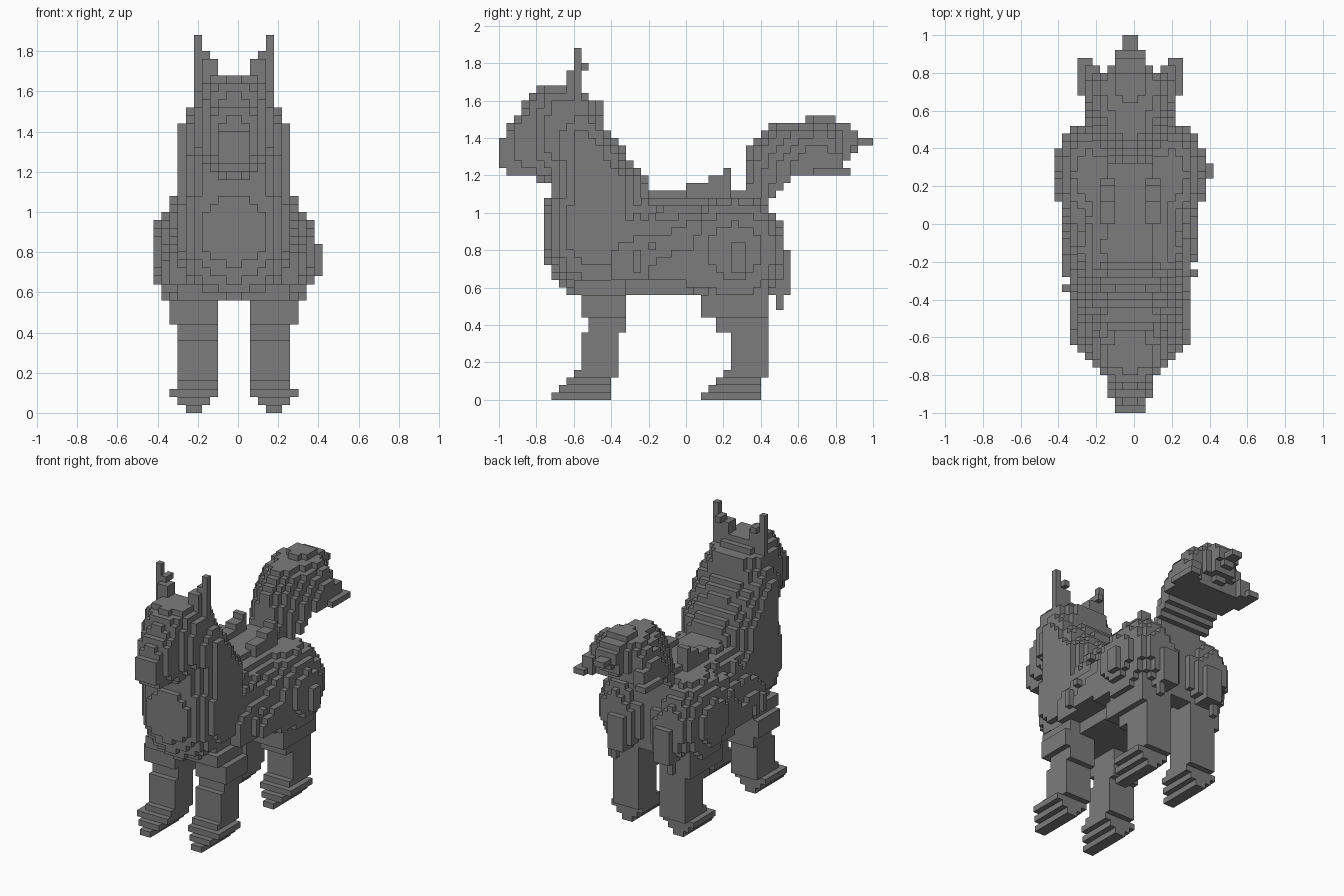
import bpy
import bmesh
import random
from math import floor

if "Cube" in bpy.data.objects:
    bpy.data.objects.remove(bpy.data.objects["Cube"], do_unlink=True)

random.seed(4)
S = 0.04          # block size
SHIFT = -S / 2    # the symmetry plane sits half a block off centre
parts = {}        # part name -> set of block indices
taken = set()

fur_grey = bpy.data.materials.new("fur_grey")
fur_grey.use_nodes = True
colour = (0.2, 0.2, 0.2, 1)
fur_grey.diffuse_color = colour
fur_grey.node_tree.nodes["Principled BSDF"].inputs["Base Color"].default_value = colour


def claim(name, cells):
    """Give still unused blocks to a part."""
    fresh = set(cells) - taken
    parts.setdefault(name, set()).update(fresh)
    taken.update(fresh)


def span(low, high):
    return range(round(low / S), round(high / S))


def box(name, x, y, z):
    """A pair of mirrored boxes, given by their left one."""
    for i in span(*x):
        claim(name, [(side, j, k) for side in (i, -1 - i) for j in span(*y) for k in span(*z)])


def loft(name, axis, stations, power, dome=False):
    """Rounded sections along y or z; each station is (position, low, high, half width).
    A dome has a flat underside and is widest there."""
    cells = []
    for start, end in zip(stations, stations[1:]):
        for t in range(floor(start[0] / S + 0.5), floor(end[0] / S + 0.5)):
            blend = ((t + 0.5) * S - start[0]) / (end[0] - start[0])
            low, high, width = (p + (q - p) * blend for p, q in zip(start[1:], end[1:]))
            middle = low if dome else (low + high) / 2
            for i in range(-12, 12):
                for u in range(-26, 48):
                    rise = ((u + 0.5) * S - middle) / (high - middle)
                    if dome and rise < 0:
                        continue
                    if abs(rise) ** power + (abs(i + 0.5) * S / width) ** power <= 1:
                        cells.append((i, t, u) if axis == "y" else (i, u, t))
    claim(name, cells)


def ellipsoid_pair(name, centre, radii):
    cells = []
    bounds = [span(c - r - S, c + r + S) for c, r in zip(centre, radii)]
    for i in bounds[0]:
        for j in bounds[1]:
            for k in bounds[2]:
                distance = sum((((n + 0.5) * S - c) / r) ** 2
                               for n, c, r in zip((i, j, k), centre, radii))
                if i >= 0 and distance <= 1:
                    cells += [(i, j, k), (-1 - i, j, k)]
    claim(name, cells)


def leg(name, heel, back, knee, thigh):
    """Stepped paw, straight shin, then the wider knee and thigh."""
    toe = heel - 8 * S
    for n in range(3):
        box(name, (0.16 - n * S, 0.24 + n * S), (toe + n * S, heel), (n * S, n * S + S))
    width = (0.08, 0.28)
    box(name, width, (heel - 5 * S, heel + S), (0.12, 0.16))
    box(name, width, (heel - 4 * S, heel + S), (0.16, 0.36))
    box(name, width, (knee, back), (0.36, 0.44))
    box(name, (0.08, 0.32), (thigh, back), (0.44, 0.56))
    box(name, width, (thigh - S, back), (0.56, 0.64))


def shaggy(name, count):
    """Short upright strands of fur on the flanks."""
    def outward(i):
        return i + (1 if i >= 0 else -1)

    skin = sorted(c for c in parts[name] if abs(c[0] + 0.5) < 8
                  and (outward(c[0]), c[1], c[2]) not in taken)
    for i, j, k in random.sample(skin, min(count, len(skin))):
        claim(name, [(outward(i), j, k - n) for n in range(random.choice((1, 2, 3)))
                     if (i, j, k - n) in taken])


# Rounded chest, then a coat that overhangs the narrower belly
loft("chest", "y", [
    (-0.76, 0.79, 1.01, 0.12), (-0.72, 0.68, 1.16, 0.2), (-0.64, 0.58, 1.24, 0.27),
    (-0.52, 0.55, 1.26, 0.3), (-0.32, 0.56, 1.2, 0.29)], 2.2)
loft("coat", "y", [
    (-0.4, 0.66, 1.22, 0.31), (-0.2, 0.65, 1.14, 0.34), (0.12, 0.6, 1.14, 0.38),
    (0.32, 0.58, 1.13, 0.37), (0.44, 0.58, 1.07, 0.29)], 2, dome=True)
box("belly", (0, 0.2), (-0.48, 0.2), (0.56, 0.72))

# Haunches and the fur hanging behind them
ellipsoid_pair("haunches", (0.22, 0.26, 0.79), (0.185, 0.28, 0.3))
for n in range(3):
    box("rear_tufts", (0.04 + n * S, 0.24), (0.4, 0.48 + n * S), (0.64 - n * S, 0.88 - n * S))
box("rear_tufts", (0.2, 0.24), (0.48, 0.52), (0.48, 0.6))
claim("side_tuft", [(10, j, k) for j in span(0.24, 0.32) for k in span(0.68, 0.84)])

# Back ridges at the root of the tail
for n, front in enumerate((0, 0.12, 0.2)):
    box("back_ridge", (0.08, 0.16), (front, 0.24), (1.04, 1.16 + n * S))

# Neck ruff and head
loft("ruff", "z", [
    (1, -0.72, -0.18, 0.29), (1.16, -0.73, -0.19, 0.29), (1.36, -0.73, -0.35, 0.28),
    (1.44, -0.72, -0.42, 0.27), (1.52, -0.7, -0.44, 0.21), (1.6, -0.7, -0.44, 0.19)], 2.2)
loft("head", "y", [
    (-1, 1.24, 1.4, 0.085), (-0.96, 1.2, 1.43, 0.09), (-0.88, 1.2, 1.56, 0.12),
    (-0.8, 1.18, 1.66, 0.14), (-0.72, 1.16, 1.69, 0.2), (-0.56, 1.16, 1.69, 0.21),
    (-0.52, 1.2, 1.62, 0.2)], 2.6)

# Ears: a tall outer tip stepping down towards the crown
for inner, top in ((0.16, 1.88), (0.12, 1.8), (0.08, 1.76)):
    box("ears", (inner, 0.2), (-0.6, -0.56), (1.56, top))
box("ears", (0.08, 0.16), (-0.64, -0.6), (1.6, 1.76))
box("ears", (0.12, 0.16), (-0.56, -0.52), (1.76, 1.8))

leg("front_legs", heel=-0.4, back=-0.32, knee=-0.52, thigh=-0.56)
leg("hind_legs", heel=0.4, back=0.44, knee=0.16, thigh=0.08)

# Bushy tail: a ridge sloping to a wide underside, a centre tip and two side tips
loft("tail", "y", [
    (0.32, 1.04, 1.33, 0.1), (0.44, 1.06, 1.48, 0.18), (0.52, 1.16, 1.49, 0.21),
    (0.6, 1.2, 1.49, 0.25), (0.72, 1.2, 1.53, 0.27), (0.8, 1.2, 1.53, 0.24)], 1.8, dome=True)
loft("tail", "y", [(0.8, 1.24, 1.5, 0.12), (0.92, 1.34, 1.44, 0.06)], 3)
box("tail", (0, S), (0.88, 1), (1.36, 1.4))
box("tail", (0.16, 0.24), (0.76, 0.84), (1.2, 1.32))
box("tail", (0.2, 0.28), (0.72, 0.88), (1.2, 1.24))

shaggy("coat", 30)

# Turn the blocks into meshes, keeping only the outer faces
for name, cells in parts.items():
    bm = bmesh.new()
    corners = {}

    def corner(p):
        if p not in corners:
            corners[p] = bm.verts.new((p[0] * S + SHIFT, p[1] * S, p[2] * S))
        return corners[p]

    for cell in sorted(cells):
        for axis in range(3):
            u, v = (axis + 1) % 3, (axis + 2) % 3
            for side in (0, 1):
                near = list(cell)
                near[axis] += 2 * side - 1
                if tuple(near) in taken:
                    continue
                ring = []
                for du, dv in ((0, 0), (1, 0), (1, 1), (0, 1)):
                    p = list(cell)
                    p[axis] += side
                    p[u] += du
                    p[v] += dv
                    ring.append(corner(tuple(p)))
                bm.faces.new(ring if side else ring[::-1])
    mesh = bpy.data.meshes.new(name)
    bm.to_mesh(mesh)
    bm.free()
    mesh.materials.append(fur_grey)
    bpy.context.scene.collection.objects.link(bpy.data.objects.new(name, mesh))
